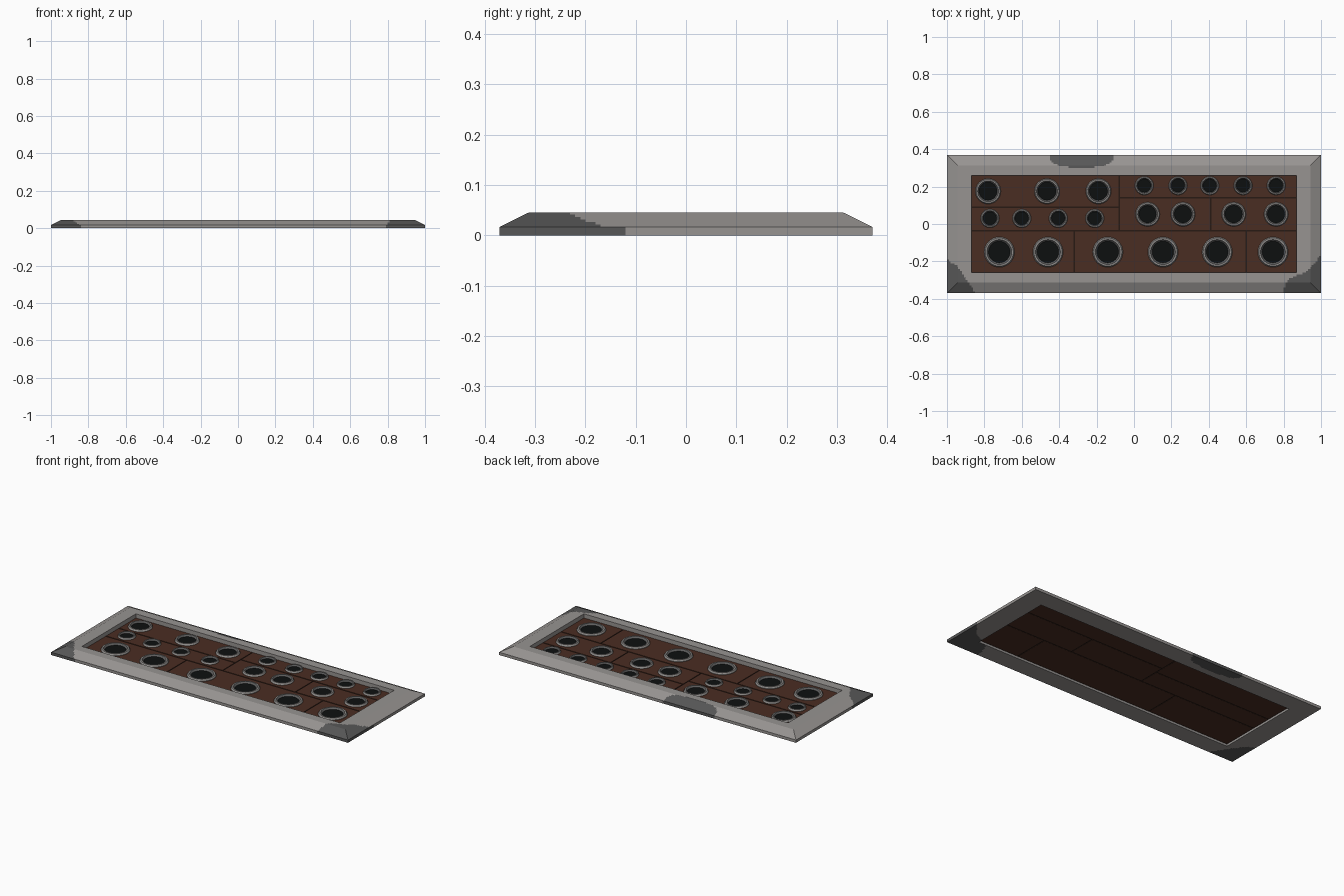
import bpy, bmesh, math

if "Cube" in bpy.data.objects:
    bpy.data.objects.remove(bpy.data.objects["Cube"])


def mat(name, r, g, b):
    m = bpy.data.materials.new(name)
    m.diffuse_color = (r, g, b, 1)
    m.use_nodes = True
    m.node_tree.nodes["Principled BSDF"].inputs["Base Color"].default_value = m.diffuse_color
    return m


GREY = mat("stone_grey", 0.31, 0.295, 0.285)
DARK = mat("dark_stone", 0.095, 0.095, 0.095)
BROWN = mat("brown_plank", 0.068, 0.026, 0.016)
GROOVE = mat("dark_groove", 0.02, 0.01, 0.007)
METAL = mat("ring_metal", 0.29, 0.28, 0.27)
LINING = mat("ring_lining", 0.11, 0.11, 0.11)
BLACK = mat("socket_black", 0.004, 0.005, 0.005)


def finish(bm, name, mats):
    me = bpy.data.meshes.new(name)
    bm.to_mesh(me)
    bm.free()
    for m in mats:
        me.materials.append(m)
    ob = bpy.data.objects.new(name, me)
    bpy.context.collection.objects.link(ob)
    return ob


def box(name, x0, x1, y0, y1, z0, z1, m):
    bm = bmesh.new()
    bmesh.ops.create_cube(bm, size=1)
    for v in bm.verts:
        v.co = ((x0 + x1) / 2 + v.co.x * (x1 - x0),
                (y0 + y1) / 2 + v.co.y * (y1 - y0),
                (z0 + z1) / 2 + v.co.z * (z1 - z0))
    return finish(bm, name, [m])


def interp(x, pts):
    for (xa, ya), (xb, yb) in zip(pts, pts[1:]):
        if xa <= x <= xb:
            return ya + (yb - ya) * (x - xa) / (xb - xa)
    return -9


# bevelled frame with stained corners and back edge
def is_stain(c):
    low = 0.045 if c.z < 0.017 else 0
    right = [(0.79, -0.38), (0.82, -0.30), (0.93, -0.25), (1.01, -0.155)]
    left = [(-1.01, -0.185), (-0.95, -0.22), (-0.9, -0.29), (-0.84, -0.38)]
    if c.y < interp(c.x, right) + low or c.y < interp(c.x, left) + low * 0.4:
        return True
    return ((c.x + 0.28) / 0.175) ** 4 + ((c.y - 0.37) / 0.066) ** 2 < 1


bm = bmesh.new()
profile = [(1, 0.37, 0), (1, 0.37, 0.017), (0.943, 0.313, 0.045),
           (0.87, 0.26, 0.045), (0.87, 0.26, 0)]
loops = [[bm.verts.new((sx * x, sy * y, z))
          for sx, sy in ((-1, -1), (1, -1), (1, 1), (-1, 1))]
         for x, y, z in profile]
for i, a in enumerate(loops):
    b = loops[(i + 1) % len(loops)]
    for k in range(4):
        j = (k + 1) % 4
        bm.faces.new((a[k], a[j], b[j], b[k]))


def slice_range(axis, lo, hi, step=0.01):
    for i in range(int(round((hi - lo) / step)) + 1):
        co, no = [0, 0, 0], [0, 0, 0]
        co[axis], no[axis] = lo + i * step, 1
        bmesh.ops.bisect_plane(bm, geom=bm.verts[:] + bm.edges[:] + bm.faces[:],
                               plane_co=co, plane_no=no)


for axis, lo, hi in ((0, -0.99, -0.81), (0, 0.78, 0.99), (0, -0.46, -0.10),
                     (1, -0.36, -0.10), (1, 0.29, 0.36)):
    slice_range(axis, lo, hi)
bmesh.ops.recalc_face_normals(bm, faces=bm.faces)
for f in bm.faces:
    if is_stain(f.calc_center_median()):
        f.material_index = 1
finish(bm, "frame", [GREY, DARK])

# plank panel with dark grooves between the planks
BOT, TOP = 0.012, 0.022
box("groove_plate", -0.87, 0.87, -0.26, 0.26, BOT + 0.001, TOP - 0.003, GROOVE)
planks = [(-0.87, -0.08, 0.09, 0.26), (-0.87, -0.08, -0.035, 0.09),
          (-0.08, 0.87, 0.14, 0.26), (-0.08, 0.41, -0.035, 0.14),
          (0.41, 0.87, -0.035, 0.14), (-0.87, -0.32, -0.26, -0.035),
          (-0.32, 0.60, -0.26, -0.035), (0.60, 0.87, -0.26, -0.035)]
G = 0.004
for i, (x0, x1, y0, y1) in enumerate(planks):
    box(f"plank_{i + 1}", x0 + G, x1 - G, y0 + G, y1 - G, BOT, TOP, BROWN)


# round sockets: metal rim, darker lining, black centre
def socket(name, x, y, r, n=32):
    bm = bmesh.new()
    prof = [(1, TOP - 0.003), (1, TOP + 0.003), (0.93, TOP + 0.011),
            (0.82, TOP + 0.011), (0.71, TOP + 0.002)]
    rings = [[bm.verts.new((x + r * k * math.cos(2 * math.pi * i / n),
                            y + r * k * math.sin(2 * math.pi * i / n), z))
              for i in range(n)] for k, z in prof]
    for s, (a, b) in enumerate(zip(rings, rings[1:])):
        for i in range(n):
            j = (i + 1) % n
            f = bm.faces.new((a[i], a[j], b[j], b[i]))
            f.material_index = 1 if s == 3 else 0
    bm.faces.new(rings[-1]).material_index = 2
    finish(bm, name, [METAL, LINING, BLACK])


rows = [(0.175, 0.068, (-0.78, -0.465, -0.19)),
        (0.03, 0.05, (-0.77, -0.60, -0.405, -0.21)),
        (0.205, 0.05, (0.055, 0.235, 0.405, 0.583, 0.76)),
        (0.052, 0.065, (0.073, 0.262, 0.533, 0.76)),
        (-0.15, 0.081, (-0.72, -0.46, -0.14, 0.155, 0.445, 0.743))]
for a, (y, r, xs) in enumerate(rows):
    for b, x in enumerate(xs):
        socket(f"socket_{a + 1}_{b + 1}", x, y, r)
